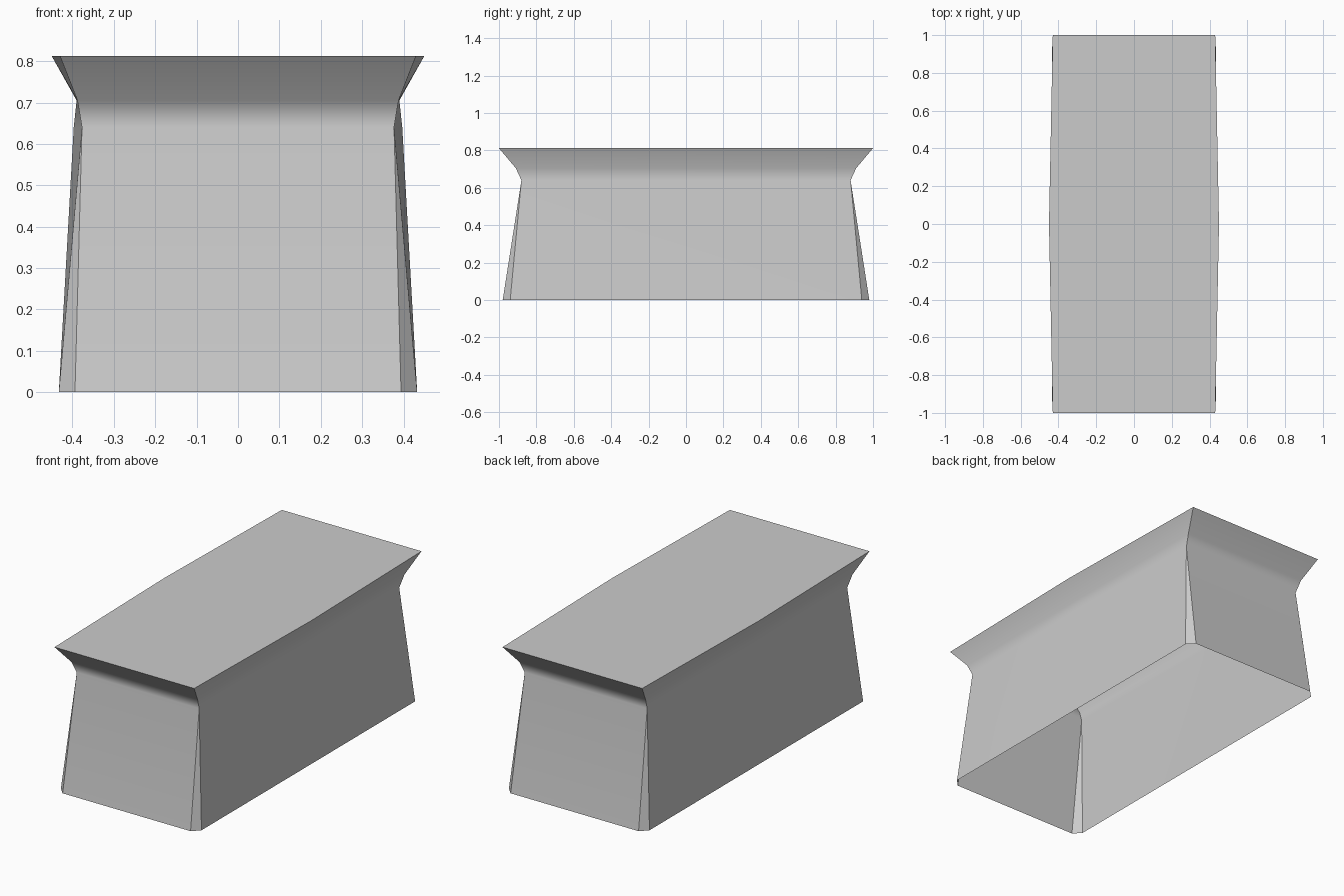
import bpy, bmesh, math

cube = bpy.data.objects.get("Cube")
if cube:
    bpy.data.objects.remove(cube, do_unlink=True)

# Plain grey surface
grey = bpy.data.materials.new("grey")
grey.use_nodes = True
colour = (0.6, 0.6, 0.6, 1)
grey.diffuse_color = colour
grey.node_tree.nodes["Principled BSDF"].inputs["Base Color"].default_value = colour

# Profile levels from the waist up: height, corner x, corner y, mid-side x
levels = [(0.64, 0.377, 0.88, 0.397),
          (0.705, 0.388, 0.91, 0.39),
          (0.812, 0.43, 1.0, 0.45)]

bm = bmesh.new()


def level_points(z, x, y, mid):
    """End centre, corner and side centre of one quarter."""
    return [bm.verts.new(p) for p in ((0, -y, z), (x, -y, z), (mid, 0, z))]


rings = [level_points(*level) for level in levels]

# Lower walls, with a tapering chamfer closing at the waist
end, end_foot, side_foot, side = [
    bm.verts.new(p) for p in ((0, -0.98, 0), (0.394, -0.98, 0),
                              (0.433, -0.94, 0), (0.433, 0, 0))]
waist = rings[0]
bm.faces.new((end, end_foot, waist[1], waist[0]))
bm.faces.new((end_foot, side_foot, waist[1]))
bm.faces.new((side_foot, side, waist[2], waist[1]))

# Flared rim
for low, high in zip(rings, rings[1:]):
    for i in range(2):
        bm.faces.new((low[i], low[i + 1], high[i + 1], high[i]))

# Flat top; the underside stays open
top = rings[-1]
bm.faces.new((*top, bm.verts.new((0, 0, levels[-1][0]))))

mesh = bpy.data.meshes.new("flared_block")
bm.to_mesh(mesh)
bm.free()
mesh.materials.append(grey)
block = bpy.data.objects.new("flared_block", mesh)
bpy.context.collection.objects.link(block)

# Smooth walls with crisp corners
bpy.context.view_layer.objects.active = block
block.select_set(True)
bpy.ops.object.shade_smooth_by_angle(angle=math.radians(40))

# Mirror the quarter and let the large faces lead the shading
mirror = block.modifiers.new("mirror", "MIRROR")
mirror.use_axis = (True, True, False)
mirror.use_clip = True
weighted = block.modifiers.new("weighted_normals", "WEIGHTED_NORMAL")
weighted.keep_sharp = True
